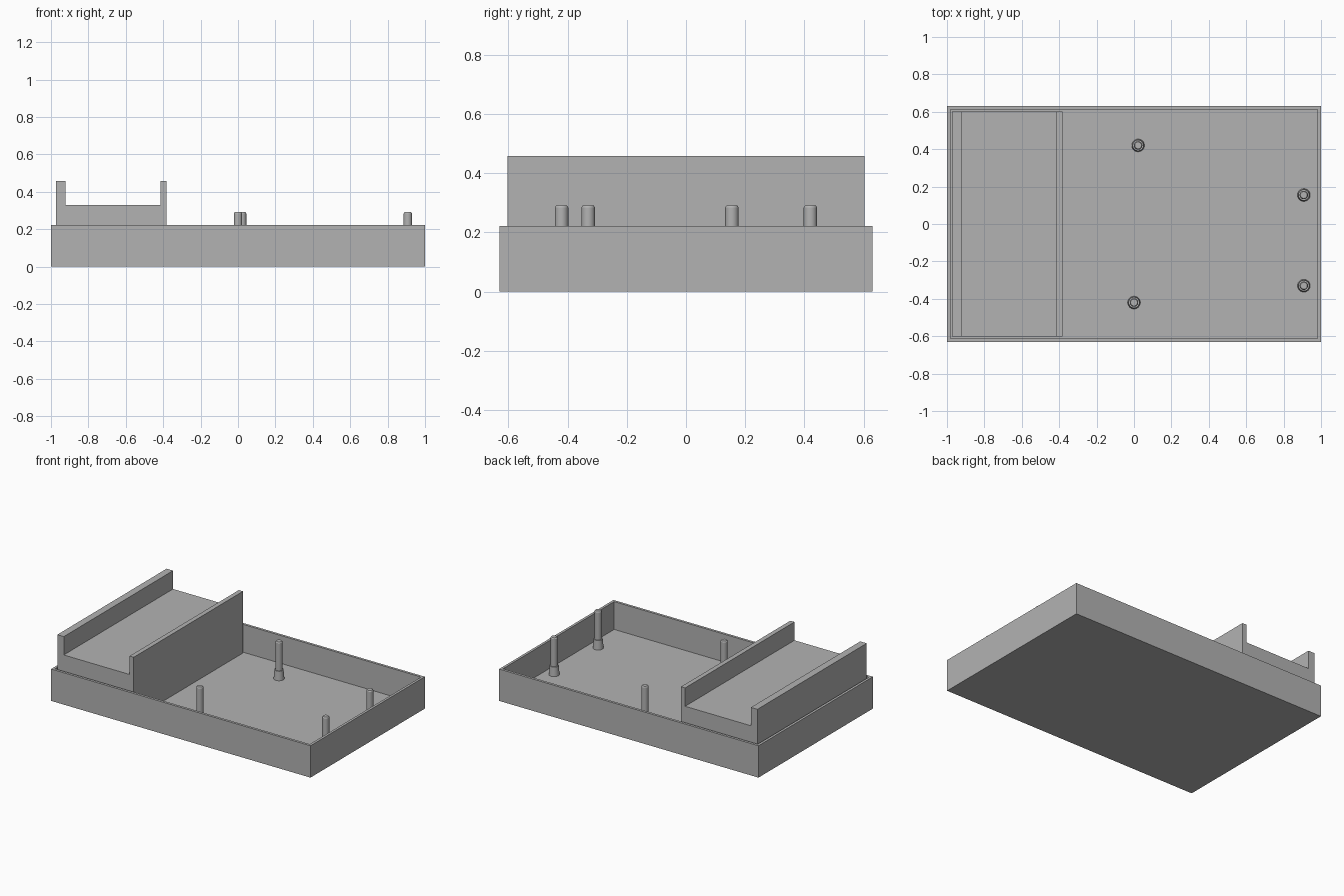
import bpy
import bmesh
from math import pi, radians
from mathutils import Matrix, Vector

cube = bpy.data.objects.get("Cube")
if cube:
    bpy.data.objects.remove(cube, do_unlink=True)

# One plain grey for everything
GREY = (0.45, 0.45, 0.45, 1)
grey = bpy.data.materials.new("plain grey")
grey.use_nodes = True
grey.diffuse_color = GREY
grey.node_tree.nodes["Principled BSDF"].inputs["Base Color"].default_value = GREY

LENGTH, WIDTH, HEIGHT = 2.0, 1.26, 0.222
WALL, FLOOR = 0.025, 0.028


def finish(name, bm):
    bmesh.ops.recalc_face_normals(bm, faces=bm.faces)
    mesh = bpy.data.meshes.new(name)
    bm.to_mesh(mesh)
    bm.free()
    mesh.materials.append(grey)
    obj = bpy.data.objects.new(name, mesh)
    bpy.context.collection.objects.link(obj)
    return obj


def make_tray():
    # Box whose top is inset for the rim and pushed down to the floor
    bm = bmesh.new()
    bmesh.ops.create_cube(bm, size=1)
    bmesh.ops.scale(bm, vec=(LENGTH, WIDTH, HEIGHT), verts=bm.verts)
    bmesh.ops.translate(bm, vec=(0, 0, HEIGHT / 2), verts=bm.verts)
    bm.normal_update()
    top = max(bm.faces, key=lambda f: f.calc_center_median().z)
    bmesh.ops.inset_region(bm, faces=[top], thickness=WALL)
    pit = bmesh.ops.extrude_discrete_faces(bm, faces=[top])["faces"][0]
    for v in pit.verts:
        v.co.z = FLOOR
    finish("tray", bm)


def make_cradle():
    # U-shaped section extruded along the depth of the tray
    left, right, seat, top = -0.972, -0.383, 0.33, 0.458
    inner_left, inner_right, half_depth = -0.922, -0.415, 0.602
    profile = [(left, FLOOR), (right, FLOOR), (right, top), (inner_right, top),
               (inner_right, seat), (inner_left, seat), (inner_left, top), (left, top)]
    bm = bmesh.new()
    face = bm.faces.new([bm.verts.new((x, -half_depth, z)) for x, z in profile])
    end = bmesh.ops.extrude_face_region(bm, geom=[face], use_keep_orig=True)["geom"]
    moved = [g for g in end if isinstance(g, bmesh.types.BMVert)]
    bmesh.ops.translate(bm, vec=(0, 2 * half_depth, 0), verts=moved)
    finish("cradle", bm)


def make_post(name, x, y):
    # Turned pin with a tapered foot and a chamfered tip
    profile = [(0, FLOOR), (0.034, FLOOR), (0.029, 0.092), (0.0225, 0.092),
               (0.0225, 0.284), (0.018, 0.291), (0, 0.291)]
    bm = bmesh.new()
    verts = [bm.verts.new((r, 0, z)) for r, z in profile]
    edges = [bm.edges.new(pair) for pair in zip(verts, verts[1:])]
    bmesh.ops.spin(bm, geom=verts + edges, axis=(0, 0, 1), cent=(0, 0, 0),
                   angle=2 * pi, steps=32)
    bmesh.ops.remove_doubles(bm, verts=bm.verts, dist=0.0001)
    bmesh.ops.transform(bm, matrix=Matrix.Translation(Vector((x, y, 0))), verts=bm.verts)
    post = finish(name, bm)
    bpy.ops.object.select_all(action="DESELECT")
    post.select_set(True)
    bpy.context.view_layer.objects.active = post
    bpy.ops.object.shade_smooth_by_angle(angle=radians(30))


make_tray()
make_cradle()
for name, x, y in [("back_middle_post", 0.022, 0.42), ("front_middle_post", 0, -0.42),
                   ("back_left_post", 0.908, 0.155), ("front_left_post", 0.908, -0.33)]:
    make_post(name, x, y)
